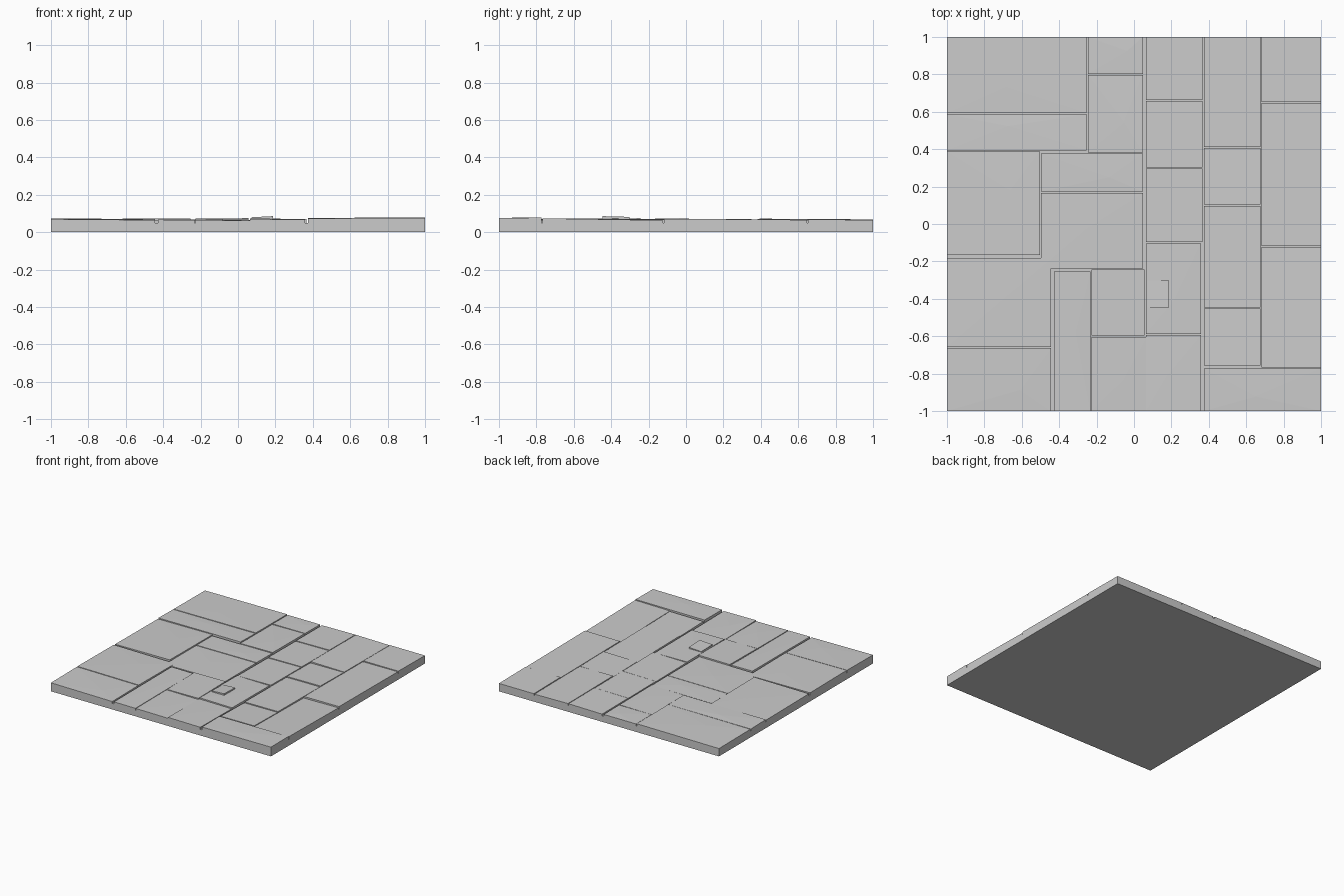
import bpy, bmesh, random

if "Cube" in bpy.data.objects:
    bpy.data.objects.remove(bpy.data.objects["Cube"])
random.seed(4)

BASE_TOP = 0.05
GAP = 0.003


def finish(name, bm):
    bmesh.ops.recalc_face_normals(bm, faces=bm.faces)
    me = bpy.data.meshes.new(name)
    bm.to_mesh(me)
    bm.free()
    ob = bpy.data.objects.new(name, me)
    bpy.context.collection.objects.link(ob)
    return ob


def base_slab():
    bm = bmesh.new()
    bmesh.ops.create_cube(bm, size=1)
    for v in bm.verts:
        v.co = (v.co.x * 2, v.co.y * 2, (v.co.z + 0.5) * BASE_TOP)
    finish("base_slab", bm)


def tile(name, x0, y0, x1, y1, z, tx, ty, worn):
    """Stone with a tilted top: tx, ty are the rise across its width and depth."""
    x0 += GAP * (x0 > -1)
    y0 += GAP * (y0 > -1)
    x1 -= GAP * (x1 < 1)
    y1 -= GAP * (y1 < 1)
    bm = bmesh.new()
    corners = [(x0, y0, -1, -1), (x1, y0, 1, -1), (x1, y1, 1, 1), (x0, y1, -1, 1)]
    low = [bm.verts.new((x, y, BASE_TOP - 0.002)) for x, y, _, _ in corners]
    top = [bm.verts.new((x, y, z + tx * i / 2 + ty * j / 2)) for x, y, i, j in corners]
    bm.faces.new(low[::-1])
    for i in range(4):
        k = (i + 1) % 4
        bm.faces.new((low[i], low[k], top[k], top[i]))
    if worn:
        # shallow facets meeting at an off-centre high point
        u, w = random.uniform(0.35, 0.75), random.uniform(0.3, 0.7)
        peak = bm.verts.new((x0 + (x1 - x0) * u, y0 + (y1 - y0) * w,
                             z + tx * (u - 0.5) + ty * (w - 0.5) + 0.002))
        for i in range(4):
            bm.faces.new((top[i], top[(i + 1) % 4], peak))
    else:
        bm.faces.new(top)
    finish(name, bm)


# columns of stones: name, x range, y joints from back to front,
# (mean height, rise in x, rise in y) in thousandths, worn
columns = [
    ("right", 0.68, 1, [1, 0.65, -0.12, -0.77],
     [(67, 0, -4), (68, 2, -6), (67, 4, -10)], False),
    ("front_right", 0.37, 1, [-0.77, -1], [(76, 2, 2)], True),
    ("inner_right", 0.37, 0.68, [1, 0.41, 0.10, -0.45, -0.76],
     [(67, -4, -4), (67, 3, -5), (67, 2, -5), (68, 2, -6)], False),
    ("middle", 0.06, 0.37, [1, 0.66, 0.30, -0.10],
     [(66, 4, -2), (66, 3, -3), (67, 4, -4)], False),
    ("middle_front", 0.06, 0.36, [-0.10, -0.59, -1],
     [(70, -4, -3), (67, -3, -4)], True),
    ("inner_left", -0.25, 0.05, [1, 0.80, 0.38],
     [(66, 0, -2), (67, 3, -3)], True),
    ("inner_left_front", -0.23, 0.06, [-0.24, -0.60], [(72, 2, 4)], False),
    ("inner_left_edge", -0.23, 0.07, [-0.60, -1], [(65, -3, 2)], True),
    ("left_back", -1, -0.25, [1, 0.59, 0.39], [(68, 4, -3), (70, 2, -4)], True),
    ("left_centre", -1, -0.50, [0.39, -0.17], [(69, 4, -4)], True),
    ("centre", -0.50, 0.05, [0.38, 0.17, -0.24],
     [(66, 2, -2), (66, 2, 0)], True),
    ("left_front", -1, -0.44, [-0.18, -0.66, -1],
     [(70, -5, -4), (69, -5, 3)], True),
    ("narrow_front", -0.43, -0.23, [-0.25, -1], [(67, -2, 2)], True),
]

base_slab()
for name, x0, x1, joints, shapes, worn in columns:
    for n, (z, tx, ty) in enumerate(shapes):
        tile(f"{name}_stone_{n + 1}", x0, joints[n + 1], x1, joints[n],
             z / 1000, tx / 1000, ty / 1000, worn)

# loose chip lying on the middle front stones
tile("stone_chip", 0.07, -0.45, 0.19, -0.30, 0.081, 0.006, -0.004, False)
